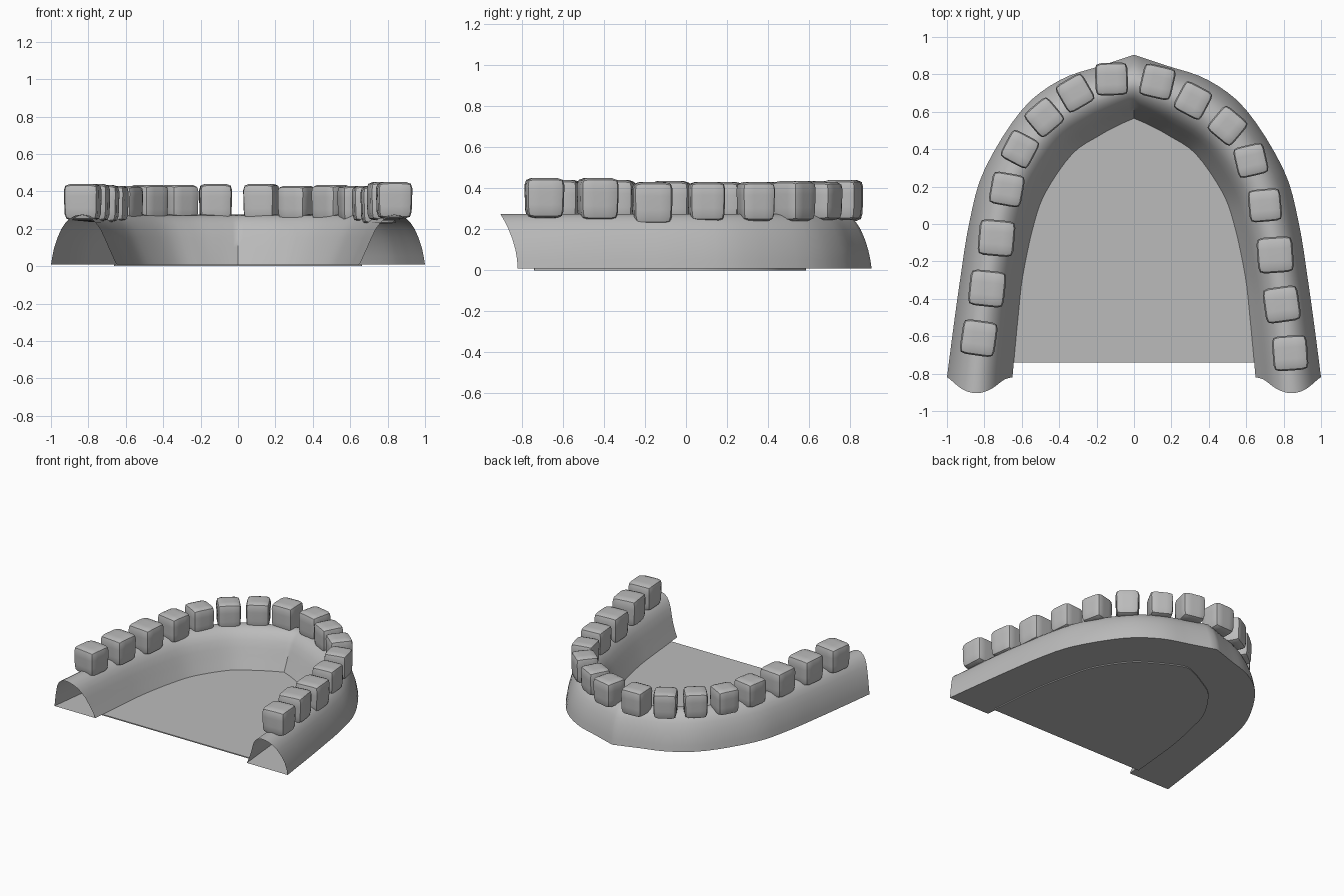
import bpy, bmesh, math
from mathutils import Vector, Matrix

if "Cube" in bpy.data.objects:
    bpy.data.objects.remove(bpy.data.objects["Cube"])

grey = bpy.data.materials.new("plaster_grey")
grey.diffuse_color = (0.5, 0.5, 0.5, 1)
grey.use_nodes = True
grey.node_tree.nodes["Principled BSDF"].inputs["Base Color"].default_value = grey.diffuse_color


def make_object(name, bm, angle):
    bmesh.ops.recalc_face_normals(bm, faces=bm.faces)
    mesh = bpy.data.meshes.new(name)
    bm.to_mesh(mesh)
    bm.free()
    mesh.materials.append(grey)
    ob = bpy.data.objects.new(name, mesh)
    bpy.context.collection.objects.link(ob)
    bpy.ops.object.select_all(action='DESELECT')
    ob.select_set(True)
    bpy.context.view_layer.objects.active = ob
    bpy.ops.object.shade_smooth_by_angle(angle=math.radians(angle))
    return ob


def smooth_path(points, steps):
    """Catmull-Rom curve through the points."""
    p = [Vector(q) for q in points]
    p = [2 * p[0] - p[1]] + p + [2 * p[-1] - p[-2]]
    out = []
    for i in range(1, len(p) - 2):
        a, b, c, d = p[i - 1:i + 3]
        for k in range(steps):
            t = k / steps
            out.append(0.5 * (2 * b + (c - a) * t + (2 * a - 5 * b + 4 * c - d) * t * t
                              + (3 * b - a - 3 * c + d) * t ** 3))
    return out + [p[-2]]


# Half of the arch: outer and inner bottom edges, from arm end to middle
STEPS = 4
outer = smooth_path([(1, -.82), (.965, -.55), (.93, -.3), (.88, .01), (.80, .29),
                     (.60, .61), (.395, .77), (.18, .845), (0, .905)], STEPS)
inner = smooth_path([(.65, -.82), (.62, -.5), (.595, -.28), (.54, -.02), (.475, .165),
                     (.33, .375), (.19, .47), (.09, .525), (0, .565)], STEPS)

# Ridge section: position across from outer to inner edge, height
section = smooth_path([(0, .008), (.05, .1), (.16, .2), (.29, .255), (.45, .275),
                       (.61, .255), (.75, .2), (.88, .1), (1, .008)], 2)


def mirrored(path):
    return path + [Vector((-v.x, v.y)) for v in reversed(path[:-1])]


# Gum ridge: hollow, open at both arm ends, top of the ends leaning out
bm = bmesh.new()
rows = []
full = list(zip(mirrored(outer), mirrored(inner)))
for i, (o, n) in enumerate(full):
    lean = max(0, 1 - min(i, len(full) - 1 - i) / STEPS)
    row = []
    for s, z in section:
        q = o.lerp(n, s)
        row.append(bm.verts.new((q.x, q.y - .085 * lean * (z / .275) ** 2, z)))
    rows.append(row)
count = len(section)
for a, b in zip(rows, rows[1:]):
    for j in range(count):
        k = (j + 1) % count
        bm.faces.new((a[j], a[k], b[k], b[j]))
make_object("gum_ridge", bm, 40)

# Thin floor plate between the arms, cut straight at the open side
bm = bmesh.new()
edge = [Vector((v.x + .02, v.y + (.02 if v.y > 0 else 0))) for v in inner if v.y > -.74]
edge[-1].x = 0
edge = mirrored([Vector((.66, -.74))] + edge)
face = bm.faces.new([bm.verts.new((v.x, v.y, 0)) for v in edge])
top = bmesh.ops.extrude_face_region(bm, geom=[face])
bmesh.ops.translate(bm, vec=(0, 0, .008),
                    verts=[v for v in top["geom"] if isinstance(v, bmesh.types.BMVert)])
make_object("floor_plate", bm, 30)


# Teeth: rounded blocks (x, y, turn in degrees, width, bottom z, top z)
def tooth(name, x, y, turn, size, low, high):
    bm = bmesh.new()
    bmesh.ops.create_cube(bm, size=2)
    bmesh.ops.subdivide_edges(bm, edges=bm.edges[:], cuts=5, use_grid_fill=True)
    for v in bm.verts:
        v.co /= sum(abs(c) ** 7 for c in v.co) ** (1 / 7)
        taper = 1 + .03 * v.co.z
        v.co.x *= taper
        v.co.y *= taper
    bm.transform(Matrix.Translation((x, y, (low + high) / 2))
                 @ Matrix.Rotation(math.radians(turn), 4, 'Z')
                 @ Matrix.Diagonal((size / 2, size / 2, (high - low) / 2, 1)))
    make_object(name, bm, 35)


left = [(-.12, .775, 2, .172, .24, .44), (-.315, .70, 30, .165, .24, .435),
        (-.48, .57, 40, .165, .24, .435), (-.61, .40, -28, .165, .24, .43),
        (-.68, .185, -10, .172, .24, .43), (-.735, -.075, -5, .19, .235, .435),
        (-.785, -.345, -6, .19, .24, .44), (-.83, -.61, -8, .185, .245, .44)]
right = [(.125, .76, -13, .172, .245, .44), (.315, .66, -28, .165, .245, .43),
         (.50, .525, -40, .165, .24, .435), (.625, .34, 13, .165, .24, .43),
         (.70, .10, 5, .172, .24, .43), (.755, -.165, 4, .19, .225, .43),
         (.79, -.43, 8, .187, .245, .45), (.835, -.69, 4, .185, .255, .45)]
for side, teeth in (("left", left), ("right", right)):
    for i, spec in enumerate(teeth, 1):
        tooth(f"{side}_tooth_{i}", *spec)
